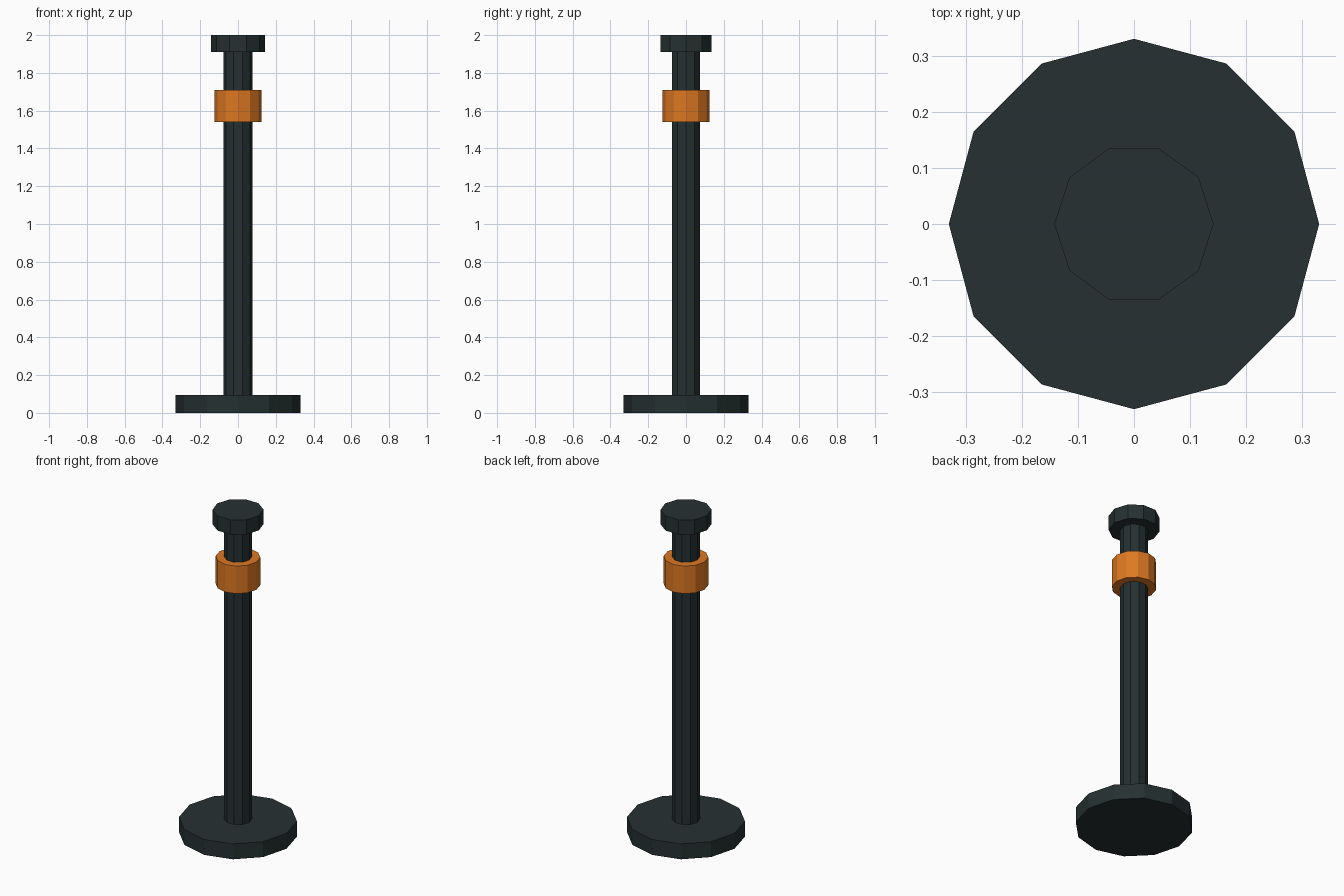
import bpy, bmesh, math

if "Cube" in bpy.data.objects:
    bpy.data.objects.remove(bpy.data.objects["Cube"])


def material(name, rgb):
    m = bpy.data.materials.new(name)
    m.diffuse_color = (*rgb, 1.0)
    m.use_nodes = True
    m.node_tree.nodes["Principled BSDF"].inputs["Base Color"].default_value = m.diffuse_color
    return m


dark = material("dark_slate", (0.019, 0.030, 0.031))
orange = material("orange", (0.72, 0.19, 0.016))


def prism(name, sides, radius, z0, z1, mat):
    """Flat-sided upright cylinder with one corner on the +x axis."""
    bm = bmesh.new()
    ring = [bm.verts.new((radius * math.cos(2 * math.pi * i / sides),
                          radius * math.sin(2 * math.pi * i / sides), z0))
            for i in range(sides)]
    bottom = bm.faces.new(ring)
    top = bmesh.ops.extrude_face_region(bm, geom=[bottom], use_keep_orig=True)
    verts = [g for g in top["geom"] if isinstance(g, bmesh.types.BMVert)]
    bmesh.ops.translate(bm, verts=verts, vec=(0, 0, z1 - z0))
    bmesh.ops.recalc_face_normals(bm, faces=bm.faces)
    mesh = bpy.data.meshes.new(name)
    bm.to_mesh(mesh)
    bm.free()
    mesh.materials.append(mat)
    obj = bpy.data.objects.new(name, mesh)
    bpy.context.collection.objects.link(obj)
    return obj


# Round foot, slim post, coloured collar and top cap
prism("base", 12, 0.33, 0.0, 0.095, dark)
prism("post", 10, 0.077, 0.09, 1.92, dark)
prism("collar", 12, 0.125, 1.54, 1.71, orange)
prism("cap", 10, 0.142, 1.91, 2.0, dark)
